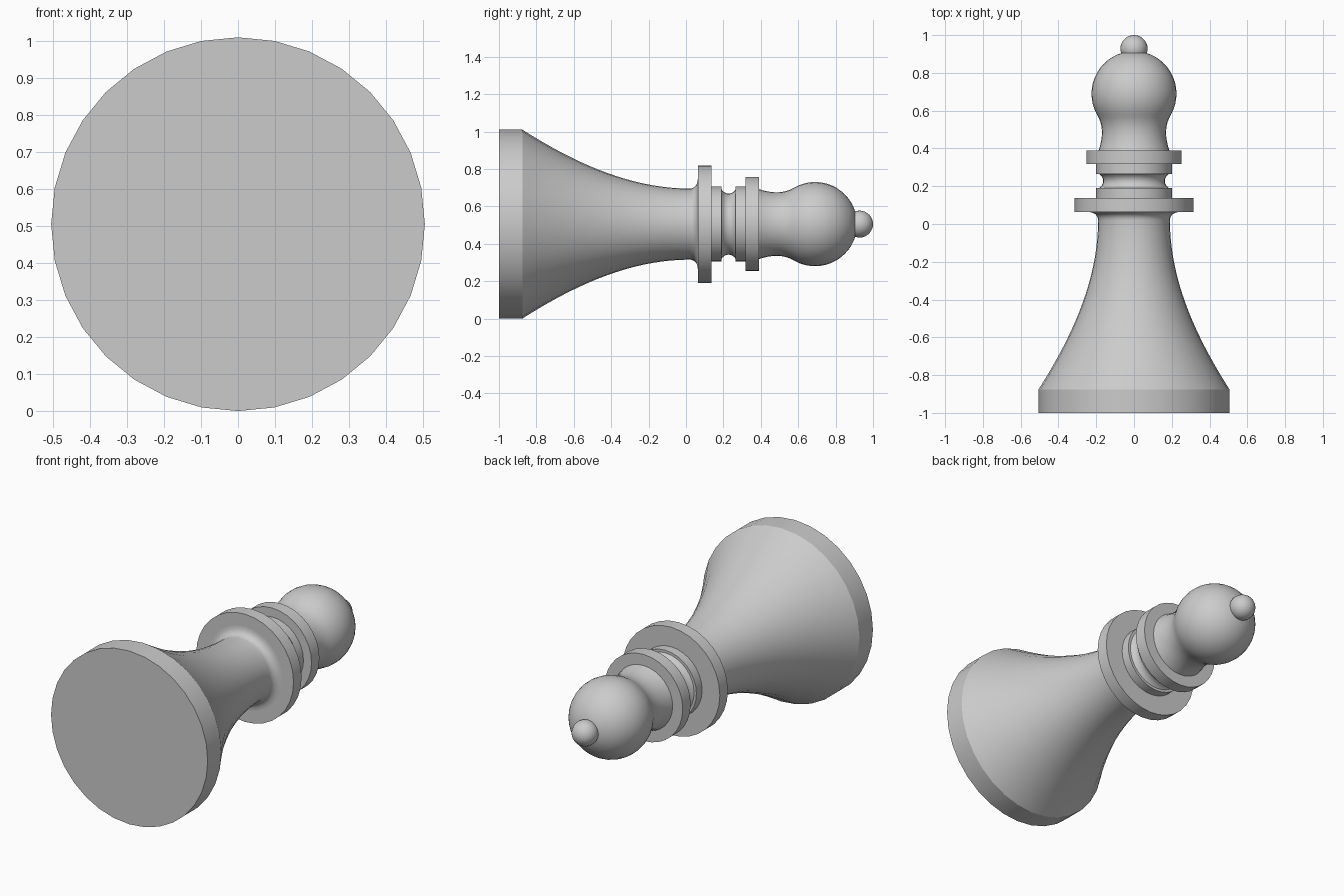
import bpy, bmesh, math
from mathutils import Vector
from mathutils.geometry import interpolate_bezier

cube = bpy.data.objects.get("Cube")
if cube:
    bpy.data.objects.remove(cube, do_unlink=True)

SIDES = 32
RADIUS = 0.505  # base radius, also the height of the lying axis

grey = bpy.data.materials.new("plain_grey")
grey.use_nodes = True
colour = (0.6, 0.6, 0.6, 1)
grey.diffuse_color = colour
grey.node_tree.nodes["Principled BSDF"].inputs["Base Color"].default_value = colour


def curve(a, b, c, d, n):
    """Points (y, radius) along a bezier."""
    pts = interpolate_bezier(*[Vector((*p, 0)) for p in (a, b, c, d)], n)
    return [(p.x, p.y) for p in pts]


def dome(centre, radius, start_y, n):
    """Arc of a ball from start_y to its tip."""
    start = math.acos((start_y - centre) / radius)
    angles = [start * (1 - i / n) for i in range(n + 1)]
    return [(centre + radius * math.cos(a), radius * math.sin(a)) for a in angles]


def lathe(name, profile):
    """Turn a (y, radius) profile around the lying axis, closing both ends."""
    pts = [(profile[0][0], 0)] + profile + [(profile[-1][0], 0)]
    bm = bmesh.new()
    verts = [bm.verts.new((0, y, RADIUS + r)) for y, r in pts]
    edges = [bm.edges.new(pair) for pair in zip(verts, verts[1:])]
    bmesh.ops.spin(bm, geom=verts + edges, cent=(0, 0, RADIUS), axis=(0, 1, 0),
                   angle=math.tau, steps=SIDES)
    bmesh.ops.remove_doubles(bm, verts=bm.verts, dist=0.0001)
    bmesh.ops.recalc_face_normals(bm, faces=bm.faces)
    mesh = bpy.data.meshes.new(name)
    bm.to_mesh(mesh)
    bm.free()
    mesh.materials.append(grey)
    obj = bpy.data.objects.new(name, mesh)
    bpy.context.collection.objects.link(obj)
    bpy.ops.object.select_all(action="DESELECT")
    obj.select_set(True)
    bpy.context.view_layer.objects.active = obj
    bpy.ops.object.shade_smooth_by_angle(angle=math.radians(30))


def disc(name, y0, y1, radius):
    lathe(name, [(y0, radius), (y1, radius)])


# Foot and flared stem with a small fillet under the wide collar
disc("base", -1, -0.875, RADIUS)
stem = curve((-0.875, RADIUS), (-0.6, 0.33), (-0.3, 0.19), (0.02, 0.19), 20)
fillet = curve((0.02, 0.19), (0.045, 0.19), (0.063, 0.21), (0.063, 0.24), 8)
lathe("stem", stem + fillet[1:])

# Collars and rings
disc("wide_collar", 0.063, 0.137, 0.314)
disc("lower_ring", 0.137, 0.19, 0.2)
lathe("groove", curve((0.19, 0.185), (0.21, 0.156), (0.245, 0.156), (0.265, 0.185), 10))
disc("upper_ring", 0.265, 0.317, 0.2)
disc("upper_collar", 0.317, 0.39, 0.252)

# Head with its waist, and the small ball on top
waist = curve((0.39, 0.187), (0.47, 0.16), (0.53, 0.166), (0.58, 0.196), 10)
lathe("head", waist + dome(0.69, 0.225, 0.58, 16)[1:])
lathe("finial", dome(0.928, 0.072, 0.88, 12))
